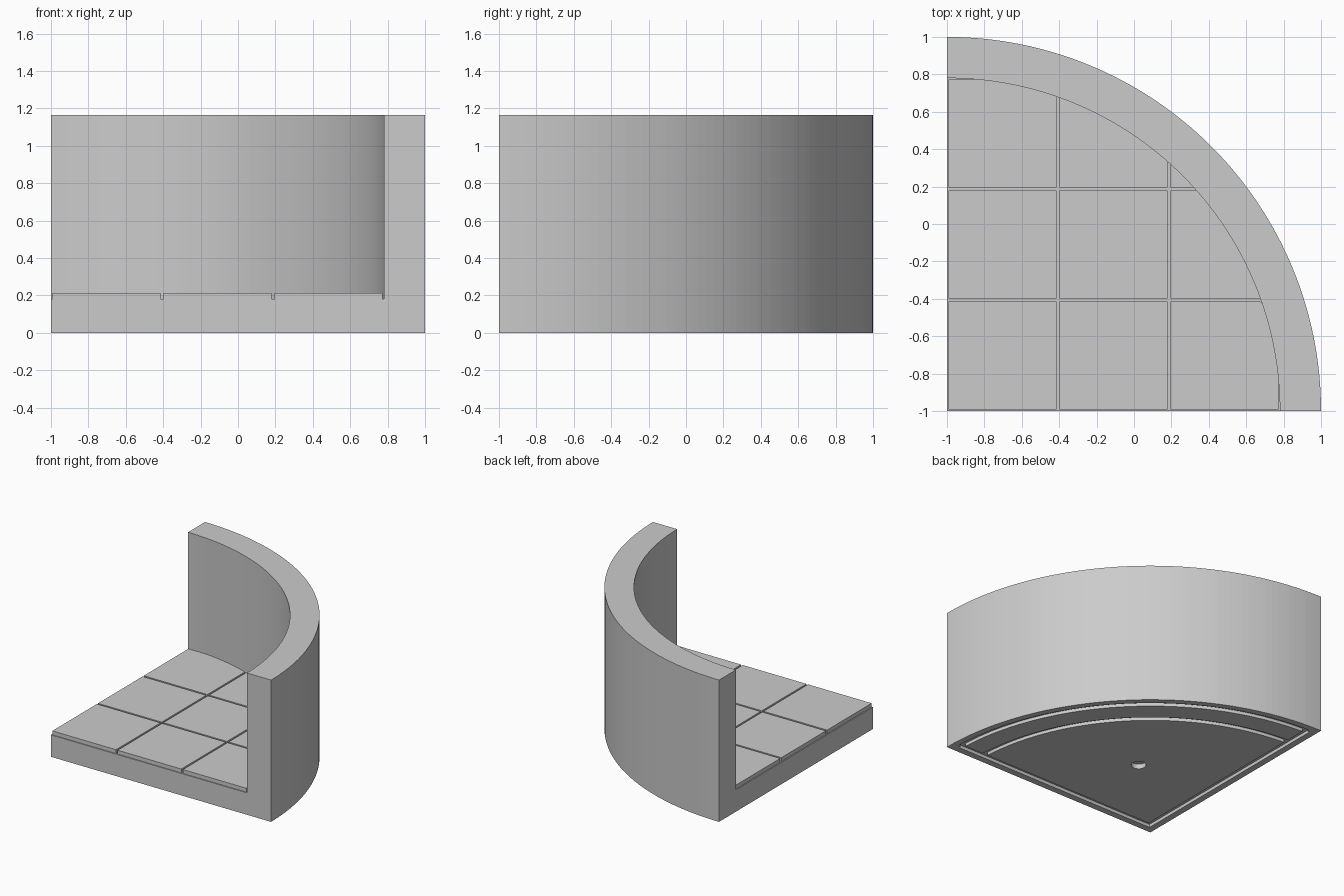
import bpy, bmesh, math
from mathutils import Matrix

cube = bpy.data.objects.get("Cube")
if cube:
    bpy.data.objects.remove(cube)

OUTER, INNER = 2.0, 1.78        # wall radii, measured from the floor corner
HEIGHT, FLOOR, TILE_TOP = 1.165, 0.18, 0.212
SEGMENTS = 64
GROOVE, GROOVE_DEPTH, INSET = 0.046, 0.026, 0.054

stone = bpy.data.materials.new("grey stone")
stone.use_nodes = True
stone.diffuse_color = (0.6, 0.6, 0.6, 1)
stone.node_tree.nodes["Principled BSDF"].inputs["Base Color"].default_value = (0.6, 0.6, 0.6, 1)


def loft(name, sections):
    """Join matching closed sections, cap both ends, and move the corner to (-1, -1)."""
    bm = bmesh.new()
    rings = [[bm.verts.new(p) for p in section] for section in sections]
    for a, b in zip(rings, rings[1:]):
        for k in range(len(a)):
            bm.faces.new((a[k - 1], a[k], b[k], b[k - 1]))
    bm.faces.new(rings[0])
    bm.faces.new(rings[-1])
    bmesh.ops.remove_doubles(bm, verts=bm.verts, dist=1e-5)
    bmesh.ops.dissolve_limit(bm, angle_limit=0.002, verts=bm.verts, edges=bm.edges)
    bmesh.ops.recalc_face_normals(bm, faces=bm.faces)
    bm.transform(Matrix.Translation((-1, -1, 0)))
    mesh = bpy.data.meshes.new(name)
    bm.to_mesh(mesh)
    bm.free()
    mesh.materials.append(stone)
    obj = bpy.data.objects.new(name, mesh)
    bpy.context.collection.objects.link(obj)
    return obj


def revolve(name, profile, start=0.0, end=math.pi / 2):
    """Sweep a closed (radius, height) profile about the corner."""
    angles = [start + (end - start) * i / SEGMENTS for i in range(SEGMENTS + 1)]
    return loft(name, [[(r * math.cos(a), r * math.sin(a), z) for r, z in profile]
                       for a in angles])


def prism(name, outline, z0, z1):
    """Extrude a flat outline upwards."""
    return loft(name, [[(x, y, z) for x, y in outline] for z in (z0, z1)])


# Floor slab and curved wall in one solid
base = revolve("floor_and_wall", [(0, 0), (OUTER, 0), (OUTER, HEIGHT),
                                  (INNER, HEIGHT), (INNER, FLOOR), (0, FLOOR)])

# Underside grooves: two arcs, two straight runs, and a round socket
cutters = []
for r in (1.95, 1.735):
    lip = math.asin((INSET + GROOVE / 2) / r)
    ring = [(r - GROOVE, -0.1), (r, -0.1), (r, GROOVE_DEPTH), (r - GROOVE, GROOVE_DEPTH)]
    cutters.append(revolve("arc_cutter", ring, lip, math.pi / 2 - lip))
near, far, stop = INSET, INSET + GROOVE, 1.93
run = [(near, near), (stop, near), (stop, far), (near, far)]
cutters.append(prism("front_cutter", run, -0.1, GROOVE_DEPTH))
cutters.append(prism("side_cutter", [(y, x) for x, y in run], -0.1, GROOVE_DEPTH))
turns = [math.tau * i / 32 for i in range(32)]
socket = [(0.72 + 0.056 * math.cos(a), 0.72 + 0.056 * math.sin(a)) for a in turns]
cutters.append(prism("socket_cutter", socket, -0.1, 0.04))

bpy.context.view_layer.objects.active = base
for cutter in cutters:
    mod = base.modifiers.new("cut", "BOOLEAN")
    mod.operation = "DIFFERENCE"
    mod.solver = "EXACT"
    mod.object = cutter
    bpy.ops.object.modifier_apply(modifier=mod.name)
    bpy.data.objects.remove(cutter)

# Square floor tiles, trimmed where they run into the wall
PITCH, GAP, REACH = INNER / 3, 0.0075, INNER + 0.01
for i in range(3):
    for j in range(3):
        x0, x1 = PITCH * i + GAP, PITCH * (i + 1) - GAP
        y0, y1 = PITCH * j + GAP, PITCH * (j + 1) - GAP
        x1 = min(x1, math.sqrt(REACH ** 2 - y0 ** 2))
        outline = [(x0, y0), (x1, y0)]
        for k in range(25):
            x = x1 + (x0 - x1) * k / 24
            y = min(y1, math.sqrt(max(REACH ** 2 - x * x, 0)))
            if y > y0 + 1e-4:
                outline.append((x, y))
        prism(f"floor_tile_{i}_{j}", outline, FLOOR - 0.005, TILE_TOP)
